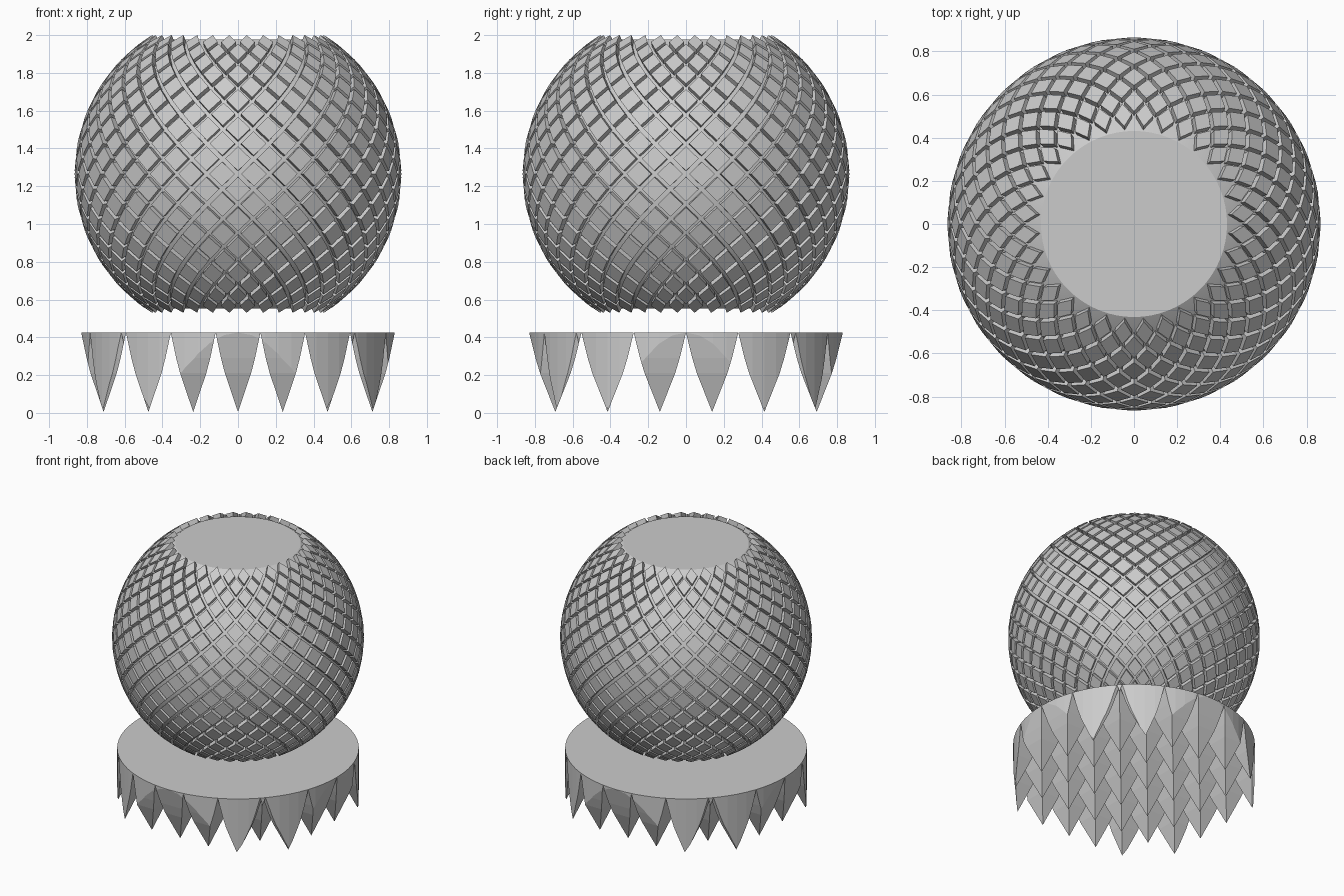
import bpy, bmesh, math
from mathutils import Vector

if "Cube" in bpy.data.objects:
    bpy.data.objects.remove(bpy.data.objects["Cube"])

grey = bpy.data.materials.new("plain grey")
grey.diffuse_color = (0.6, 0.6, 0.6, 1)
grey.use_nodes = True
grey.node_tree.nodes["Principled BSDF"].inputs["Base Color"].default_value = grey.diffuse_color

CZ = 1.265              # sphere centre height
R_OUT, R_IN = 0.865, 0.832
AROUND, ROWS = 32, 21   # diamond tiles per row, staggered rows
LON = 360 / AROUND
LAT = 5.39              # latitude step between rows
CAP_LAT = 58.8          # where the core is cut flat
FILL = 0.80             # tile size relative to its cell


def sph(r, lon, lat):
    lo, la = math.radians(lon), math.radians(lat)
    return Vector((r * math.cos(la) * math.cos(lo),
                   r * math.cos(la) * math.sin(lo),
                   CZ + r * math.sin(la)))


def finish(bm, name):
    bmesh.ops.recalc_face_normals(bm, faces=bm.faces[:])
    me = bpy.data.meshes.new(name)
    bm.to_mesh(me)
    bm.free()
    me.materials.append(grey)
    ob = bpy.data.objects.new(name, me)
    bpy.context.collection.objects.link(ob)
    return ob


# Sphere core with flat top and bottom
bm = bmesh.new()
SEG, N = 96, 36
rings = [[bm.verts.new(sph(R_IN, 360 * i / SEG, -CAP_LAT + 2 * CAP_LAT * j / N))
          for i in range(SEG)] for j in range(N + 1)]
for a, b in zip(rings, rings[1:]):
    for i in range(SEG):
        k = (i + 1) % SEG
        bm.faces.new((a[i], a[k], b[k], b[i])).smooth = True
bm.faces.new(rings[0])
bm.faces.new(rings[-1])
core = finish(bm, "sphere_core")
bpy.context.view_layer.objects.active = core
core.select_set(True)
bpy.ops.object.shade_smooth_by_angle(angle=math.radians(30))

# Raised diamond tiles in staggered rows
bm = bmesh.new()
half = ROWS // 2
for row in range(-half, half + 1):
    lat = row * LAT
    shift = 0.5 if row % 2 == 0 else 0.0
    for i in range(AROUND):
        lon = (i + shift) * LON
        dx, dy = LON / 2 * FILL, LAT * FILL
        corners = [(lon + dx, lat), (lon, lat + dy), (lon - dx, lat), (lon, lat - dy)]
        low = [bm.verts.new(sph(R_IN - 0.008, *c)) for c in corners]
        top = [bm.verts.new(sph(R_OUT, *c)) for c in corners]
        bm.faces.new(top)
        bm.faces.new(low[::-1])
        for k in range(4):
            m = (k + 1) % 4
            bm.faces.new((low[k], low[m], top[m], top[k]))
finish(bm, "diamond_tiles")

# Round base plate
BASE_R, BASE_Z = 0.83, 0.425
bm = bmesh.new()
bmesh.ops.create_circle(bm, cap_ends=True, segments=72, radius=BASE_R)
bmesh.ops.translate(bm, verts=bm.verts[:], vec=(0, 0, BASE_Z))
finish(bm, "base_plate")

# Grid of bulged pyramid spikes hanging below the plate
NX, NY = 7, 6
hx, hy = BASE_R / NX, BASE_R / NY
profile = [(BASE_Z, 1.0), (0.29, 0.76), (0.21, 0.585)]
bm = bmesh.new()
for ix in range(NX):
    for iy in range(NY):
        x = -BASE_R + hx * (2 * ix + 1)
        y = -BASE_R + hy * (2 * iy + 1)
        loops = [[bm.verts.new((x + sx * hx * s, y + sy * hy * s, z))
                  for sx, sy in ((-1, -1), (1, -1), (1, 1), (-1, 1))]
                 for z, s in profile]
        tip = bm.verts.new((x, y, 0.005))
        bm.faces.new(loops[0])
        for k in range(4):
            m = (k + 1) % 4
            for a, b in zip(loops, loops[1:]):
                bm.faces.new((a[k], a[m], b[m], b[k]))
            bm.faces.new((loops[-1][k], loops[-1][m], tip))

# Trim the spikes to the round outline, closing each cut
CUTS = 72
for c in range(CUTS):
    ang = 2 * math.pi * (c + 0.5) / CUTS
    n = Vector((math.cos(ang), math.sin(ang), 0))
    bmesh.ops.bisect_plane(bm, geom=bm.verts[:] + bm.edges[:] + bm.faces[:], dist=1e-6,
                           plane_co=n * BASE_R * math.cos(math.pi / CUTS),
                           plane_no=n, clear_outer=True)
    rim = [e for e in bm.edges if e.is_boundary]
    if rim:
        bmesh.ops.holes_fill(bm, edges=rim, sides=0)
bmesh.ops.recalc_face_normals(bm, faces=bm.faces[:])
tops = [f for f in bm.faces if all(v.co.z > BASE_Z - 1e-4 for v in f.verts)]
bmesh.ops.delete(bm, geom=tops, context='FACES')
finish(bm, "base_spikes")
